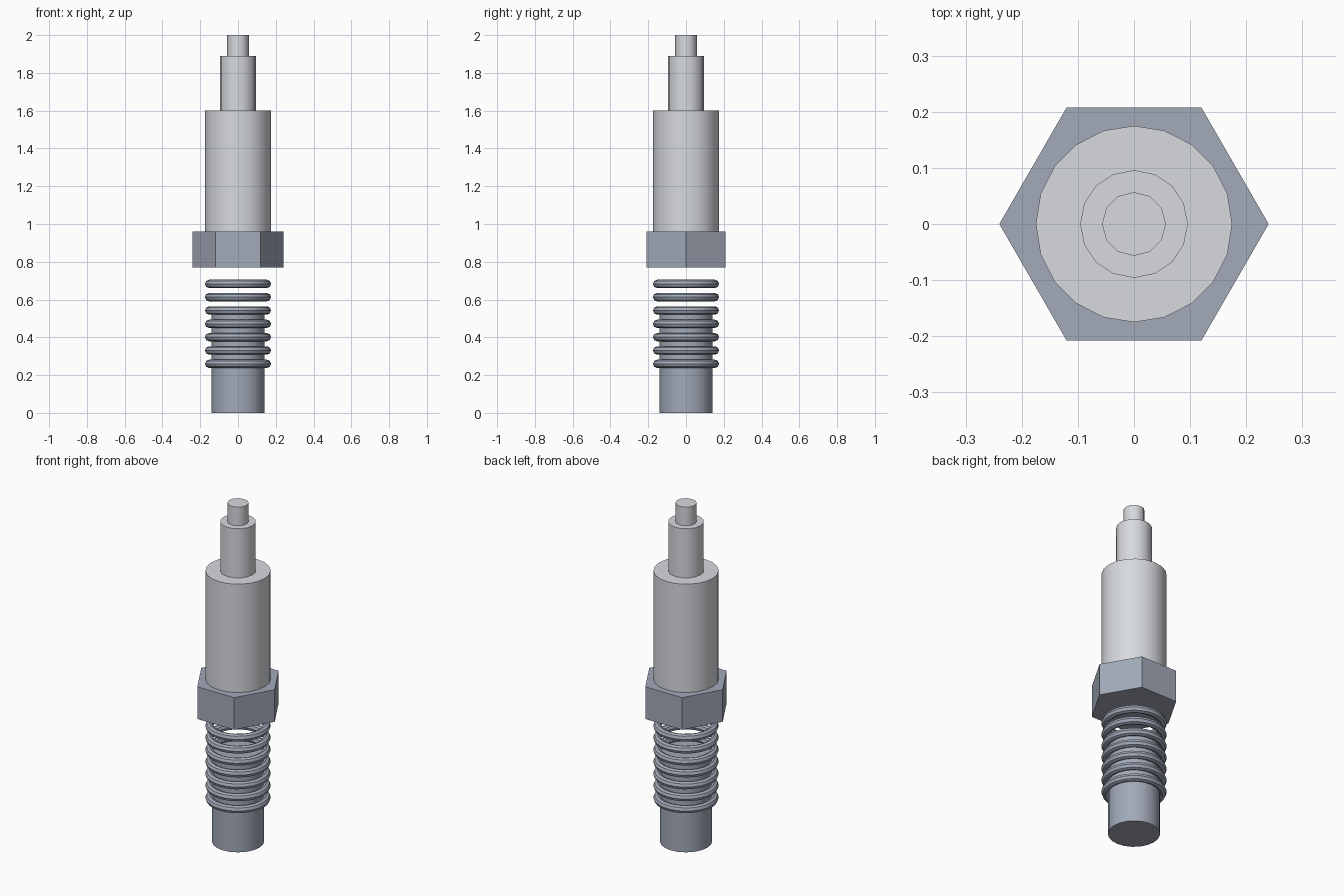
import bpy, math


def material(name, rgb):
    m = bpy.data.materials.new(name)
    m.use_nodes = True
    m.diffuse_color = (*rgb, 1)
    m.node_tree.nodes["Principled BSDF"].inputs["Base Color"].default_value = (*rgb, 1)
    return m


def finish(name, mat, smooth=True):
    ob = bpy.context.object
    ob.name = ob.data.name = name
    ob.data.materials.append(mat)
    if smooth:
        bpy.ops.object.shade_smooth_by_angle(angle=math.radians(40))
    return ob


def cylinder(name, mat, radius, bottom, top, sides, smooth=True):
    bpy.ops.mesh.primitive_cylinder_add(
        vertices=sides, radius=radius, depth=top - bottom,
        location=(0, 0, (bottom + top) / 2))
    return finish(name, mat, smooth)


cube = bpy.data.objects.get("Cube")
if cube:
    bpy.data.objects.remove(cube, do_unlink=True)

steel = material("blue grey steel", (0.36, 0.40, 0.48))
ceramic = material("pale grey ceramic", (0.68, 0.70, 0.73))

# Lower core
cylinder("threaded_core", steel, 0.14, 0, 0.53, 20)

# Thread rings, the upper two standing free above the core
for i in range(7):
    bpy.ops.mesh.primitive_torus_add(
        major_radius=0.153, minor_radius=0.022, major_segments=24,
        minor_segments=8, location=(0, 0, 0.26 + 0.0705 * i))
    finish(f"thread_ring_{i + 1}", steel).data.shade_smooth()

# Hexagonal nut with corners on the x axis
nut = cylinder("hex_nut", steel, 0.24, 0.77, 0.96, 6, smooth=False)
nut.rotation_euler.z = math.radians(30)

# Stepped insulator and terminal
cylinder("insulator_body", ceramic, 0.175, 0.96, 1.60, 20)
cylinder("insulator_neck", ceramic, 0.096, 1.60, 1.89, 16)
cylinder("terminal_tip", ceramic, 0.057, 1.89, 2.0, 12)
